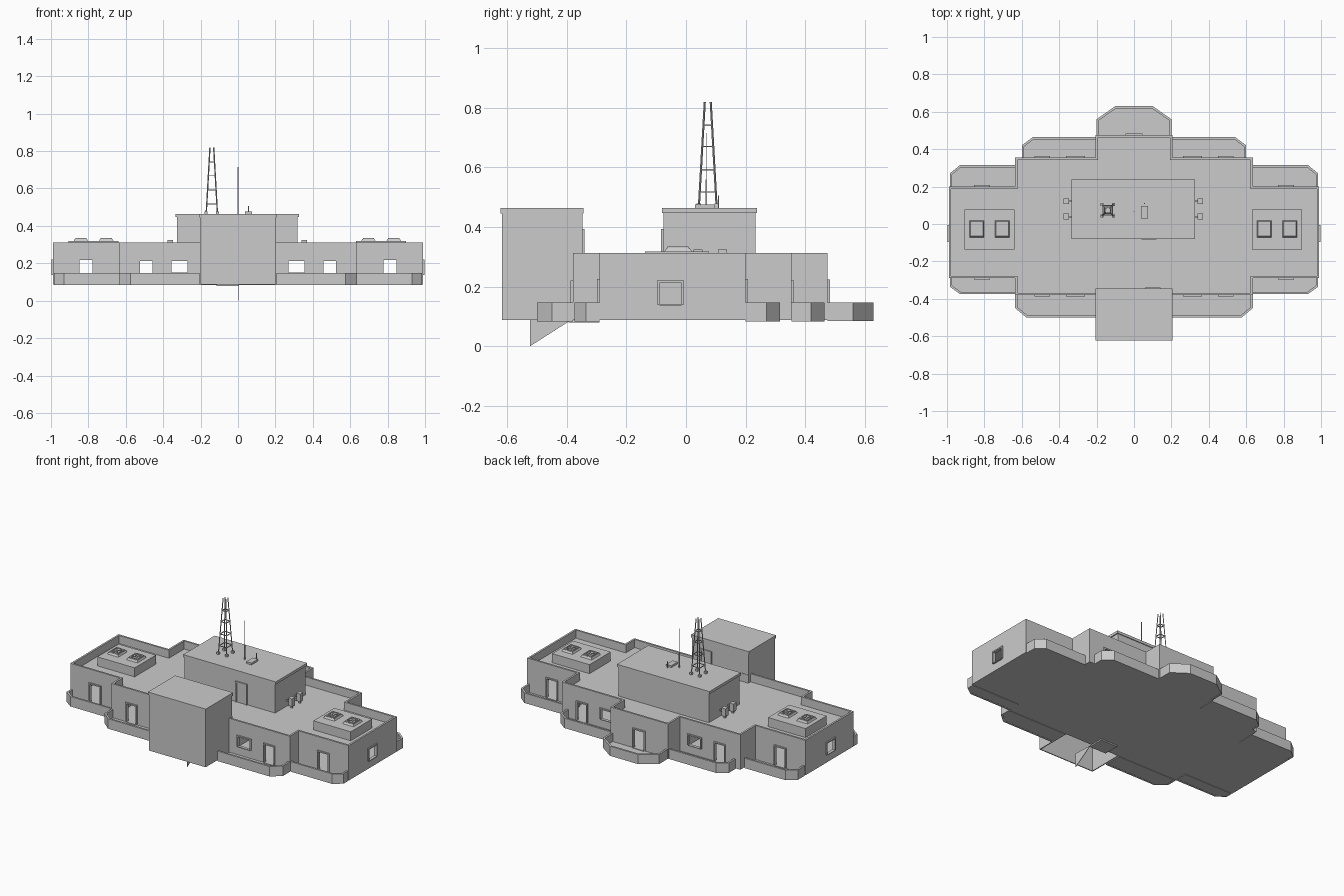
import bpy, bmesh
from mathutils import Vector, Matrix

old = bpy.data.objects.get("Cube")
if old:
    bpy.data.objects.remove(old, do_unlink=True)

GREY = bpy.data.materials.new("plain grey")
GREY.use_nodes = True
GREY.diffuse_color = (0.6, 0.6, 0.6, 1)
GREY.node_tree.nodes["Principled BSDF"].inputs["Base Color"].default_value = (0.6, 0.6, 0.6, 1)

BASE, ROOF, TOP, RAIL = 0.087, 0.26, 0.312, 0.147   # main levels
WALL = 0.012


def finish(bm, name):
    bmesh.ops.recalc_face_normals(bm, faces=bm.faces)
    mesh = bpy.data.meshes.new(name)
    bm.to_mesh(mesh)
    bm.free()
    mesh.materials.append(GREY)
    obj = bpy.data.objects.new(name, mesh)
    bpy.context.collection.objects.link(obj)
    return obj


def box(bm, x, y, z, taper=1.0):
    """Box from (min, max) ranges, its top scaled by taper."""
    cx, cy = sum(x) / 2, sum(y) / 2
    rows = []
    for h, s in ((z[0], 1), (z[1], taper)):
        rows.append([bm.verts.new((cx + (a - cx) * s, cy + (b - cy) * s, h))
                     for a, b in ((x[0], y[0]), (x[1], y[0]), (x[1], y[1]), (x[0], y[1]))])
    low, high = rows
    bm.faces.new(low[::-1])
    bm.faces.new(high)
    for i in range(4):
        j = (i + 1) % 4
        bm.faces.new((low[i], low[j], high[j], high[i]))


def prism(bm, pts, z0, z1):
    face = bm.faces.new([bm.verts.new((*p, z0)) for p in pts])
    ext = bmesh.ops.extrude_face_region(bm, geom=[face])
    verts = [v for v in ext["geom"] if isinstance(v, bmesh.types.BMVert)]
    bmesh.ops.translate(bm, verts=verts, vec=(0, 0, z1 - z0))


def rim(bm, pts, z0, z1, t, closed):
    """Upright wall of thickness t along a path."""
    pts = [Vector(p) for p in pts]
    n = len(pts)
    count = n if closed else n - 1
    normals = []
    for i in range(count):
        d = (pts[(i + 1) % n] - pts[i]).normalized()
        normals.append(Vector((-d.y, d.x)))
    loops = []
    for i, p in enumerate(pts):
        a = normals[i - 1] if closed or i > 0 else normals[0]
        b = normals[i] if i < count else normals[-1]
        q = p + (a + b) / (1 + a.dot(b)) * t
        loops.append([bm.verts.new((c.x, c.y, z)) for c, z in ((p, z0), (p, z1), (q, z1), (q, z0))])
    for i in range(count):
        a, b = loops[i], loops[(i + 1) % n]
        for k in range(4):
            m = (k + 1) % 4
            bm.faces.new((a[k], b[k], b[m], a[m]))
    if not closed:
        bm.faces.new(loops[0])
        bm.faces.new(loops[-1][::-1])


def bar(bm, p, q, r):
    """Square rod between two points."""
    p, q = Vector(p), Vector(q)
    d = q - p
    mat = Matrix.Translation((p + q) / 2) @ d.to_track_quat("Z", "Y").to_matrix().to_4x4()
    bmesh.ops.create_cube(bm, size=1, matrix=mat @ Matrix.Diagonal((2 * r, 2 * r, d.length, 1)))


def frame(bm, axis, pos, centre, width, z0, z1, out=0.008, t=0.008):
    """Trim round an opening in a wall that faces along axis."""
    a, b = centre - width / 2, centre + width / 2
    deep = (pos - out, pos + out)
    for side, z in (((a - t, a), (z0, z1 + t)), ((b, b + t), (z0, z1 + t)),
                    ((a, b), (z1, z1 + t)), ((a, b), (z0 - t / 2, z0))):
        box(bm, *((deep, side) if axis == "x" else (side, deep)), z)


# Main building shell
half = [(.205, .475), (.205, .355), (.635, .355), (.635, .2),
        (.99, .2), (.99, -.29), (.635, -.29), (.635, -.38)]
outline = [(-x, y) for x, y in half] + half[::-1]
bm = bmesh.new()
rim(bm, outline, BASE, TOP, WALL, True)
walls = finish(bm, "outer_walls")

# Openings: axis, wall position, centre, width, bottom, top
openings = [("y", .475, 0, .075, .097, .215)]
for s in (-1, 1):
    openings.append(("x", s * .99, -.052, .075, .14, .212))
    for wing_y, mid_y in ((.2, .355), (-.29, -.38)):
        openings += [("y", wing_y, s * .812, .07, .097, .218),
                     ("y", mid_y, s * .49, .066, .097, .213),
                     ("y", mid_y, s * .312, .085, .15, .213)]
bm = bmesh.new()
trim = bmesh.new()
for axis, pos, c, w, z0, z1 in openings:
    deep, side = (pos - .03, pos + .03), (c - w / 2, c + w / 2)
    box(bm, *((deep, side) if axis == "x" else (side, deep)), (z0, z1))
    frame(trim, axis, pos, c, w, z0, z1)
cutter = finish(bm, "opening_cutter")
cutter.hide_render = True
finish(trim, "door_and_window_trim")
mod = walls.modifiers.new("openings", "BOOLEAN")
mod.operation = "DIFFERENCE"
mod.object = cutter
mod.solver = "EXACT"
bpy.context.view_layer.objects.active = walls
bpy.ops.object.modifier_apply(modifier=mod.name)
bpy.data.objects.remove(cutter, do_unlink=True)

# Floor, roof deck and inner partitions
inner = [(x - (WALL / 2 if x > 0 else -WALL / 2), y - (WALL / 2 if y > 0 else -WALL / 2))
         for x, y in outline]
bm = bmesh.new()
prism(bm, inner, BASE, BASE + .008)
finish(bm, "floor")
bm = bmesh.new()
prism(bm, inner, ROOF - .01, ROOF)
finish(bm, "roof_deck")
bm = bmesh.new()
for s in (-1, 1):
    box(bm, (s * .635 - .004, s * .635 + .004), (-.285, .195), (BASE + .004, ROOF - .005))
    box(bm, (s * .2 - .004, s * .2 + .004), (-.375, .35), (BASE + .004, ROOF - .005))
finish(bm, "partitions")

# Balconies with chamfered outer corners
paths = {
    "wing_back": [(.985, .2), (.985, .27), (.93, .315), (.635, .315)],
    "middle_back": [(.6, .355), (.6, .42), (.54, .465), (.205, .465)],
    "wing_front": [(.985, -.29), (.985, -.335), (.93, -.375), (.635, -.375)],
    "middle_front": [(.635, -.38), (.635, -.45), (.575, -.5), (.205, -.5)],
}
for name, path in paths.items():
    for s, label in ((1, "left"), (-1, "right")):
        pts = [(s * x, y) for x, y in path]
        turn = s if path[0][1] > 0 else -s
        bm = bmesh.new()
        rim(bm, pts, BASE - .004, RAIL, WALL * turn, False)
        prism(bm, pts + [(pts[-1][0], pts[0][1])], BASE - .003, BASE + .007)
        finish(bm, f"{name}_balcony_{label}")
pts = [(.2, .475), (.2, .56), (.1, .63), (-.1, .63), (-.2, .56), (-.2, .475)]
bm = bmesh.new()
rim(bm, pts, BASE - .002, RAIL, WALL, False)
prism(bm, pts, BASE - .001, BASE + .007)
finish(bm, "centre_balcony")

# Front block: open-bottomed lower half, closed upper half with a cap
bm = bmesh.new()
rim(bm, [(-.202, -.617), (.202, -.617), (.202, -.345), (-.202, -.345)], BASE, TOP, .006, True)
finish(bm, "front_block_lower")
bm = bmesh.new()
box(bm, (-.202, .202), (-.617, -.348), (TOP - .006, .447))
box(bm, (-.206, .206), (-.622, -.344), (.445, .464))
finish(bm, "front_block_upper")

# Upper storey with a cap
bm = bmesh.new()
box(bm, (-.326, .318), (-.076, .233), (ROOF - .005, .449))
box(bm, (-.333, .325), (-.081, .238), (.447, .464))
finish(bm, "upper_storey")

# Roof doors
bm = bmesh.new()
for x, y in ((.08, -.077), (.1, -.347)):
    frame(bm, "y", y, x, .066, ROOF, .385, .007)
    box(bm, (x - .033, x + .033), (y - .002, y + .002), (ROOF, .385))
finish(bm, "roof_doors")

# Roof plinths with fan units
for cx, label in ((-.772, "right"), (.765, "left")):
    bm = bmesh.new()
    box(bm, (cx - .133, cx + .133), (-.137, .078), (ROOF - .005, .318))
    finish(bm, f"fan_plinth_{label}")
    bm = bmesh.new()
    for ux in (cx - .068, cx + .068):
        box(bm, (ux - .039, ux + .039), (-.072, .019), (.318, .33), .85)
        for s in (-1, 1):
            bar(bm, (ux - .024, -.026 - s * .028, .331), (ux + .024, -.026 + s * .028, .331), .003)
        sq = [(ux - .03, -.062), (ux + .03, -.062), (ux + .03, .009), (ux - .03, .009)]
        rim(bm, sq, .329, .335, .006, True)
    finish(bm, f"fan_units_{label}")

# Small side boxes beside the upper storey
bm = bmesh.new()
for x in (-.362, .354):
    for y in (.04, .122):
        box(bm, (x - .014, x + .014), (y - .015, y + .015), (.275, .325))
        box(bm, (x - .006, x + .006), (y - .006, y + .006), (ROOF - .002, .28))
        bar(bm, (x, y, .3), (x * .88, y, .3), .004)
finish(bm, "side_boxes")

# Lattice tower
tx, ty = -.14, .073
corners = [(-1, -1), (1, -1), (1, 1), (-1, 1)]


def tower_point(c, f):
    r = .03 + (.01 - .03) * f
    return (tx + c[0] * r, ty + c[1] * r, .464 + .356 * f)


bm = bmesh.new()
for i, c in enumerate(corners):
    bar(bm, tower_point(c, 0), tower_point(c, 1), .0025)
    x, y, z = tower_point(c, 0)
    box(bm, (x - .008, x + .008), (y - .008, y + .008), (.462, .478))
    for f in (.15, .36, .58, .78):
        bar(bm, tower_point(c, f), tower_point(corners[(i + 1) % 4], f), .002)
finish(bm, "lattice_tower")

# Antenna and roof cabinet
bm = bmesh.new()
bar(bm, (0, .068, .462), (0, .068, .56), .0025)
bar(bm, (0, .068, .56), (0, .068, .715), .0015)
finish(bm, "antenna")
bm = bmesh.new()
box(bm, (.038, .075), (.03, .095), (.462, .476))
bar(bm, (.056, .109, .462), (.056, .109, .505), .002)
finish(bm, "roof_cabinet")

# Underside fin and plate
bm = bmesh.new()
tri = [bm.verts.new((.003, y, z)) for y, z in ((-.523, 0), (-.523, .09), (-.39, .085))]
face = bm.faces.new(tri)
ext = bmesh.ops.extrude_face_region(bm, geom=[face])
bmesh.ops.translate(bm, vec=(.003, 0, 0),
                    verts=[v for v in ext["geom"] if isinstance(v, bmesh.types.BMVert)])
finish(bm, "underside_fin")
bm = bmesh.new()
box(bm, (-.115, .005), (-.395, -.29), (.079, BASE + .002))
finish(bm, "underside_plate")
